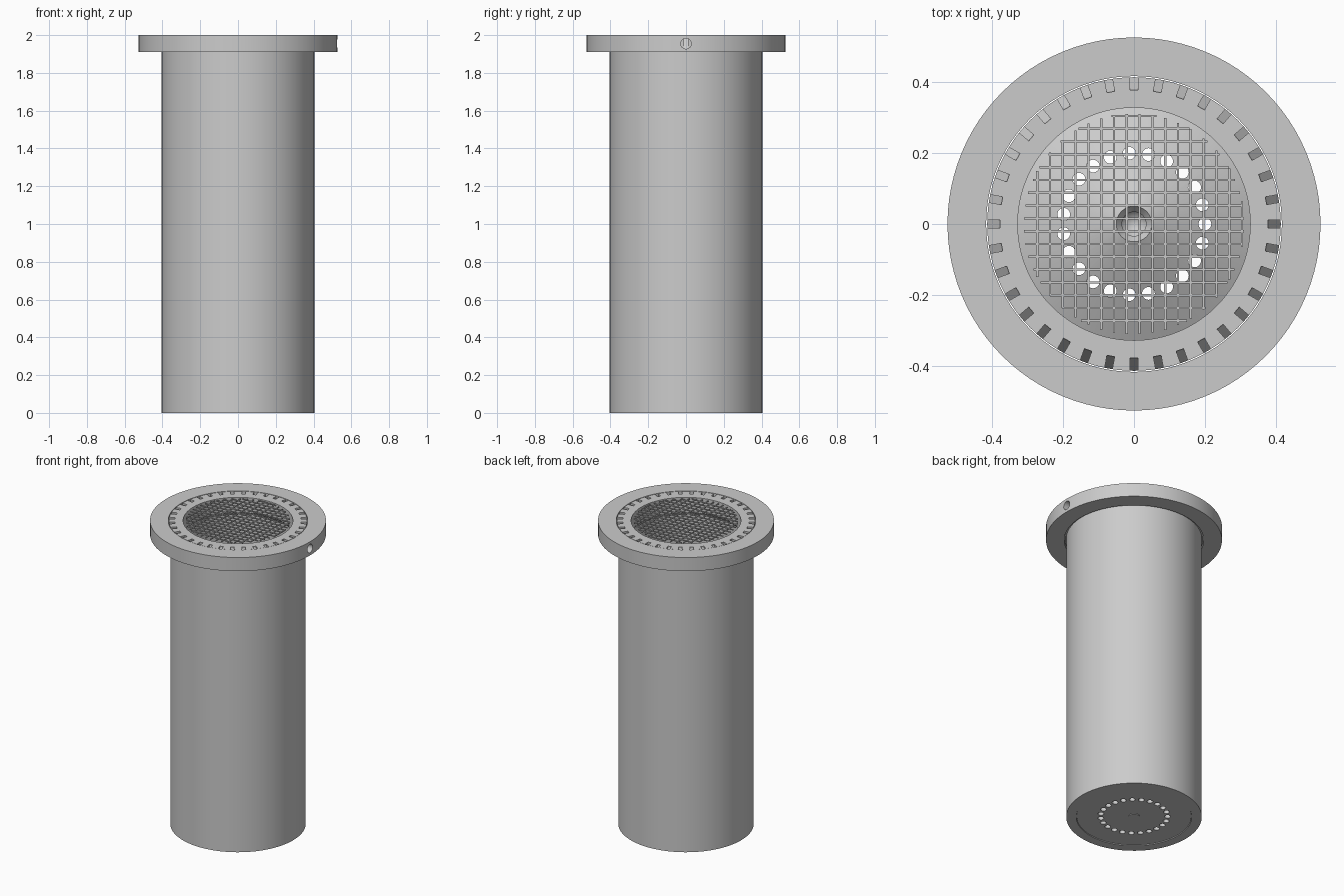
import bpy, bmesh, math
from mathutils import Matrix, Vector

cube = bpy.data.objects.get("Cube")
if cube:
    bpy.data.objects.remove(cube)

grey = bpy.data.materials.new("plain_grey")
grey.use_nodes = True
GREY = (0.6, 0.6, 0.6, 1)
grey.diffuse_color = GREY
grey.node_tree.nodes["Principled BSDF"].inputs["Base Color"].default_value = GREY


def finish(name, bm, smooth=True):
    bmesh.ops.recalc_face_normals(bm, faces=bm.faces)
    mesh = bpy.data.meshes.new(name)
    bm.to_mesh(mesh)
    bm.free()
    mesh.materials.append(grey)
    ob = bpy.data.objects.new(name, mesh)
    bpy.context.collection.objects.link(ob)
    if smooth:
        shade(ob)
    return ob


def activate(ob):
    bpy.ops.object.select_all(action='DESELECT')
    ob.select_set(True)
    bpy.context.view_layer.objects.active = ob


def shade(ob):
    activate(ob)
    bpy.ops.object.shade_smooth_by_angle(angle=math.radians(20))


def lathe(name, profile, steps=96):
    """Revolve a closed (radius, height) outline around z."""
    bm = bmesh.new()
    verts = [bm.verts.new((r, 0, z)) for r, z in profile]
    edges = [bm.edges.new((a, b)) for a, b in zip(verts, verts[1:] + verts[:1])]
    bmesh.ops.spin(bm, geom=verts + edges, axis=(0, 0, 1), cent=(0, 0, 0),
                   angle=math.tau, steps=steps)
    bmesh.ops.remove_doubles(bm, verts=bm.verts, dist=1e-5)
    return finish(name, bm)


def cut(ob, bm):
    """Subtract the cutter shapes and remove the cutter."""
    cutter = finish("cutter", bm, smooth=False)
    cutter.hide_render = True
    mod = ob.modifiers.new("cut", 'BOOLEAN')
    mod.operation, mod.solver, mod.object = 'DIFFERENCE', 'EXACT', cutter
    activate(ob)
    bpy.ops.object.modifier_apply(modifier=mod.name)
    bpy.data.objects.remove(cutter)
    shade(ob)


def cylinder(bm, radius, depth, matrix, segments=24):
    bmesh.ops.create_cone(bm, cap_ends=True, segments=segments, radius1=radius,
                          radius2=radius, depth=depth, matrix=matrix)


# Hollow tube with a slightly wider collar at the top
tube = lathe("tube", [(0.405, 0), (0.405, 1.92), (0.414, 1.92), (0.414, 1.999),
                      (0.328, 1.999), (0.328, 1.9), (0.345, 1.88), (0.345, 0)])

# Sloped drain slots around the collar
SLOTS = 36
bm = bmesh.new()
for i in range(SLOTS):
    turn = Matrix.Rotation(math.tau * i / SLOTS, 4, 'Z')
    outline = [(0.378, 2.02), (0.378, 1.99), (0.416, 1.925), (0.416, 2.02)]
    face = bm.faces.new([bm.verts.new(turn @ Vector((r, -0.011, z))) for r, z in outline])
    new = bmesh.ops.extrude_face_region(bm, geom=[face])["geom"]
    bmesh.ops.translate(bm, vec=turn @ Vector((0, 0.022, 0)),
                        verts=[g for g in new if isinstance(g, bmesh.types.BMVert)])
cut(tube, bm)

# Flange ring with a radial side hole on the left
flange = lathe("flange", [(0.417, 1.91), (0.526, 1.91), (0.526, 2), (0.417, 2)])
bm = bmesh.new()
cylinder(bm, 0.028, 0.2, Matrix.Translation((0.48, 0, 1.955)) @ Matrix.Rotation(math.pi / 2, 4, 'Y'))
cut(flange, bm)

# Conical floor with a countersunk centre and a ring of through holes
floor = lathe("floor", [(0, 0.004), (0.343, 0.004), (0.343, 0.05), (0.05, 0.2),
                        (0.034, 0.18), (0.034, 0.12), (0, 0.08)])
HOLES = 23
bm = bmesh.new()
for i in range(HOLES):
    a = math.tau * i / HOLES
    cylinder(bm, 0.018, 0.6, Matrix.Translation((0.2 * math.cos(a), 0.2 * math.sin(a), 0.15)))
cut(floor, bm)

# Small plug in the underside centre
bm = bmesh.new()
cylinder(bm, 0.034, 0.01, Matrix.Translation((0, 0, 0.005)))
finish("bottom_plug", bm)

# Wire screen: crossed bars trimmed to a circle
bm = bmesh.new()
STEP, RADIUS = 0.0361, 0.311
for i in range(17):
    p = -0.273 + STEP * i
    half = math.sqrt(RADIUS ** 2 - p ** 2)
    for turn in (0, math.pi / 2):
        place = Matrix.Translation((p, 0, 0) if turn == 0 else (0, p, 0))
        lift = Matrix.Translation((0, 0, 1.997))
        size = Matrix.Diagonal((0.006, 2 * half, 0.006, 1))
        bmesh.ops.create_cube(bm, size=1, matrix=lift @ place @ Matrix.Rotation(turn, 4, 'Z') @ size)
finish("wire_screen", bm, smooth=False)
